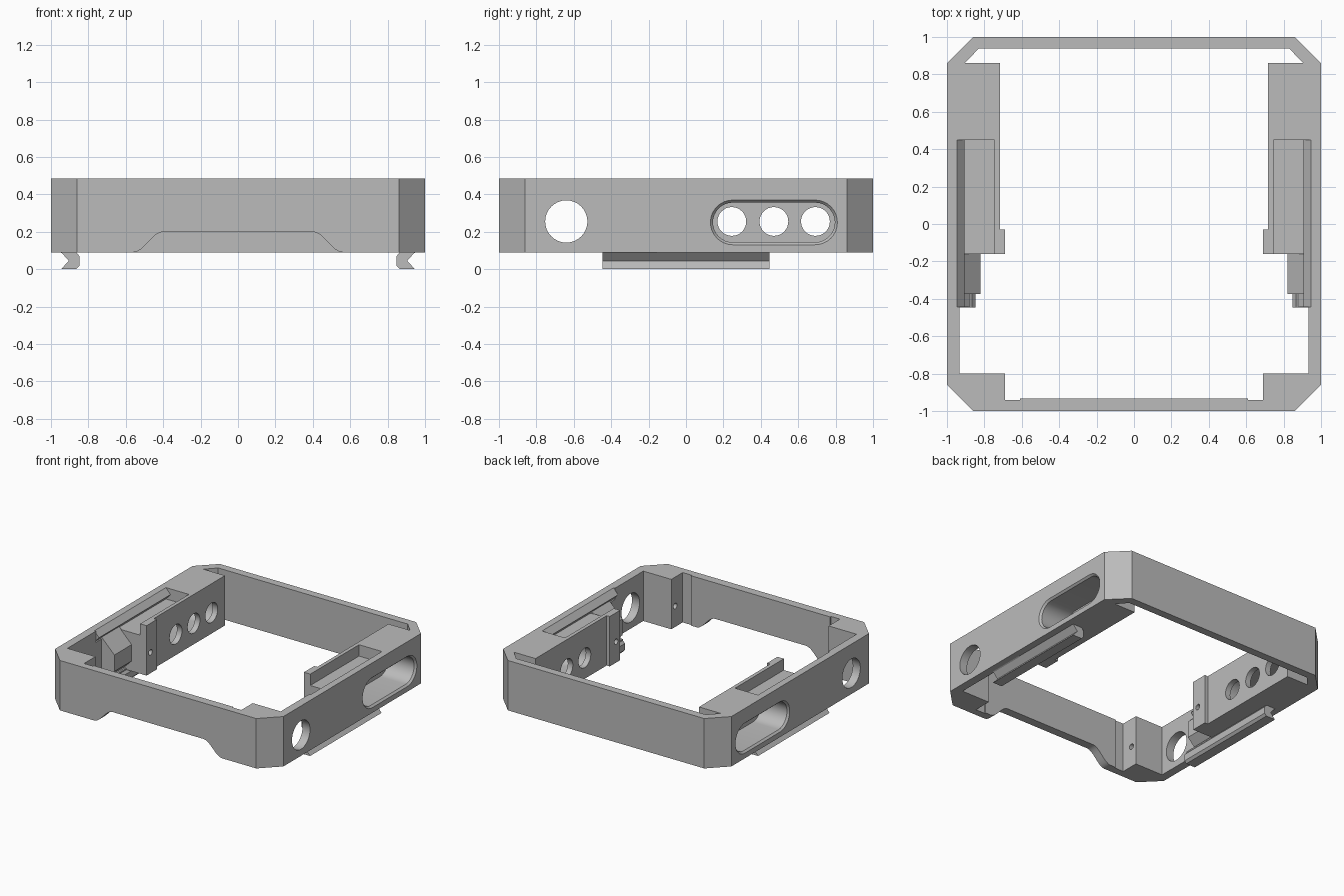
import bpy, bmesh
from math import cos, sin, pi, radians

old = bpy.data.objects.get("Cube")
if old:
    bpy.data.objects.remove(old, do_unlink=True)

grey = bpy.data.materials.new("plain grey")
grey.use_nodes = True
colour = (0.5, 0.5, 0.5, 1)
grey.diffuse_color = colour
grey.node_tree.nodes["Principled BSDF"].inputs["Base Color"].default_value = colour

BOTTOM, TOP = 0.09, 0.485


def loft(name, loops):
    """Skin a list of matching 3D loops and cap both ends."""
    bm = bmesh.new()
    rings = [[bm.verts.new(p) for p in loop] for loop in loops]
    n = len(rings[0])
    for a, b in zip(rings, rings[1:]):
        for i in range(n):
            j = (i + 1) % n
            bm.faces.new((a[i], a[j], b[j], b[i]))
    bm.faces.new(rings[0])
    bm.faces.new(rings[-1])
    bmesh.ops.recalc_face_normals(bm, faces=bm.faces)
    mesh = bpy.data.meshes.new(name)
    bm.to_mesh(mesh)
    bm.free()
    mesh.materials.append(grey)
    obj = bpy.data.objects.new(name, mesh)
    bpy.context.collection.objects.link(obj)
    return obj


def along_z(name, pts, z0, z1):
    return loft(name, [[(x, y, z) for x, y in pts] for z in (z0, z1)])


def along_y(name, pts, y0, y1, side=1):
    return loft(name, [[(side * x, y, z) for x, z in pts] for y in (y0, y1)])


def slot(y0, y1, z, r, steps=16):
    """Capsule outline in the side plane; a circle when y0 equals y1."""
    pts = []
    for centre, start in ((y1, -pi / 2), (y0, pi / 2)):
        for i in range(steps + (y0 != y1)):
            a = start + pi * i / steps
            pts.append((centre + r * cos(a), z + r * sin(a)))
    return pts


def along_x(name, sections, side):
    return loft(name, [[(side * x, y, z) for y, z in pts] for x, pts in sections])


def cut(target, cutter):
    cutter.hide_render = True
    mod = target.modifiers.new("cut", 'BOOLEAN')
    mod.operation = 'DIFFERENCE'
    mod.solver = 'EXACT'
    mod.object = cutter
    bpy.context.view_layer.objects.active = target
    bpy.ops.object.modifier_apply(modifier=mod.name)
    bpy.data.objects.remove(cutter, do_unlink=True)


# Chamfered outer body
half = [(0.86, 1), (1, 0.86), (1, -0.86), (0.86, -1)]
body = along_z("frame", half + [(-x, y) for x, y in reversed(half)], BOTTOM, TOP)

# Inner opening, leaving side blocks, posts and front corner blocks
half = [(0.83, 0.938), (0.905, 0.86), (0.716, 0.86), (0.716, -0.03),
        (0.689, -0.03), (0.689, -0.16), (0.934, -0.16), (0.934, -0.8),
        (0.689, -0.8), (0.689, -0.942), (0.61, -0.942), (0.61, -0.932)]
cut(body, along_z("opening_cutter",
                  half + [(-x, y) for x, y in reversed(half)], -0.2, 0.8))

# Raised arch under the front wall
rise = [(0.56 - 0.16 * t / 8, BOTTOM + 0.11 * (1 - cos(pi * t / 8)) / 2)
        for t in range(9)]
arch = [(0.56, 0)] + rise
cut(body, along_y("arch_cutter", arch + [(-x, z) for x, z in reversed(arch)],
                  -1.1, -0.85))

CHANNEL = [(0.745, 0.6), (0.745, 0.395), (0.946, 0.395), (0.906, 0.44),
           (0.946, TOP), (0.946, 0.6)]
RAIL = [(0.945, 0.1), (0.945, BOTTOM), (0.905, 0.045), (0.945, 0), (0.865, 0),
        (0.848, 0.018), (0.848, 0.07), (0.865, BOTTOM), (0.865, 0.1)]
RIDGE = [(0.955, 0.395), (0.946, 0.395), (0.906, 0.44), (0.946, TOP), (0.955, TOP)]
GUSSET = [(0.95, 0.43), (0.82, 0.3), (0.82, 0.17), (0.9, BOTTOM), (0.95, BOTTOM)]
RAIL_BRACE = [(0.95, 0.172), (0.848, 0.07), (0.865, 0.05), (0.95, BOTTOM)]

parts = [body]
for side, label in ((1, "left"), (-1, "right")):
    # Top channel that takes the rail of a stacked unit
    cut(body, along_y("channel_cutter", CHANNEL, -0.445, 0.45, side))

    # Long side recess with a bevelled rim, and three holes in its floor
    cut(body, along_x("recess_cutter", [
        (0.76, slot(0.25, 0.69, 0.25, 0.106)),
        (0.985, slot(0.25, 0.69, 0.25, 0.106)),
        (1.005, slot(0.25, 0.69, 0.25, 0.124))], side))
    for y in (0.245, 0.47, 0.692):
        ring = slot(y, y, 0.255, 0.077)
        cut(body, along_x("hole_cutter", [(0.6, ring), (0.8, ring)], side))

    # Round front port and small screw holes
    for y, r, x0, x1 in ((-0.64, 0.113, 0.85, 1.1), (-0.11, 0.022, 0.6, 0.74),
                         (-0.85, 0.022, 0.6, 0.78)):
        ring = slot(y, y, 0.255, r)
        cut(body, along_x("hole_cutter", [(x0, ring), (x1, ring)], side))

    # Bottom rail, top ridge and their supports
    parts += [
        along_y(label + "_rail", RAIL, -0.447, 0.447, side),
        along_y(label + "_ridge", RIDGE, -0.445, -0.15, side),
        along_y(label + "_gusset", GUSSET, -0.375, -0.155, side),
        along_y(label + "_rail_brace", RAIL_BRACE, -0.445, -0.155, side)]

# Smooth the round holes, keep the edges crisp
bpy.ops.object.select_all(action='DESELECT')
for part in parts:
    part.select_set(True)
bpy.context.view_layer.objects.active = body
bpy.ops.object.shade_smooth_by_angle(angle=radians(25))
